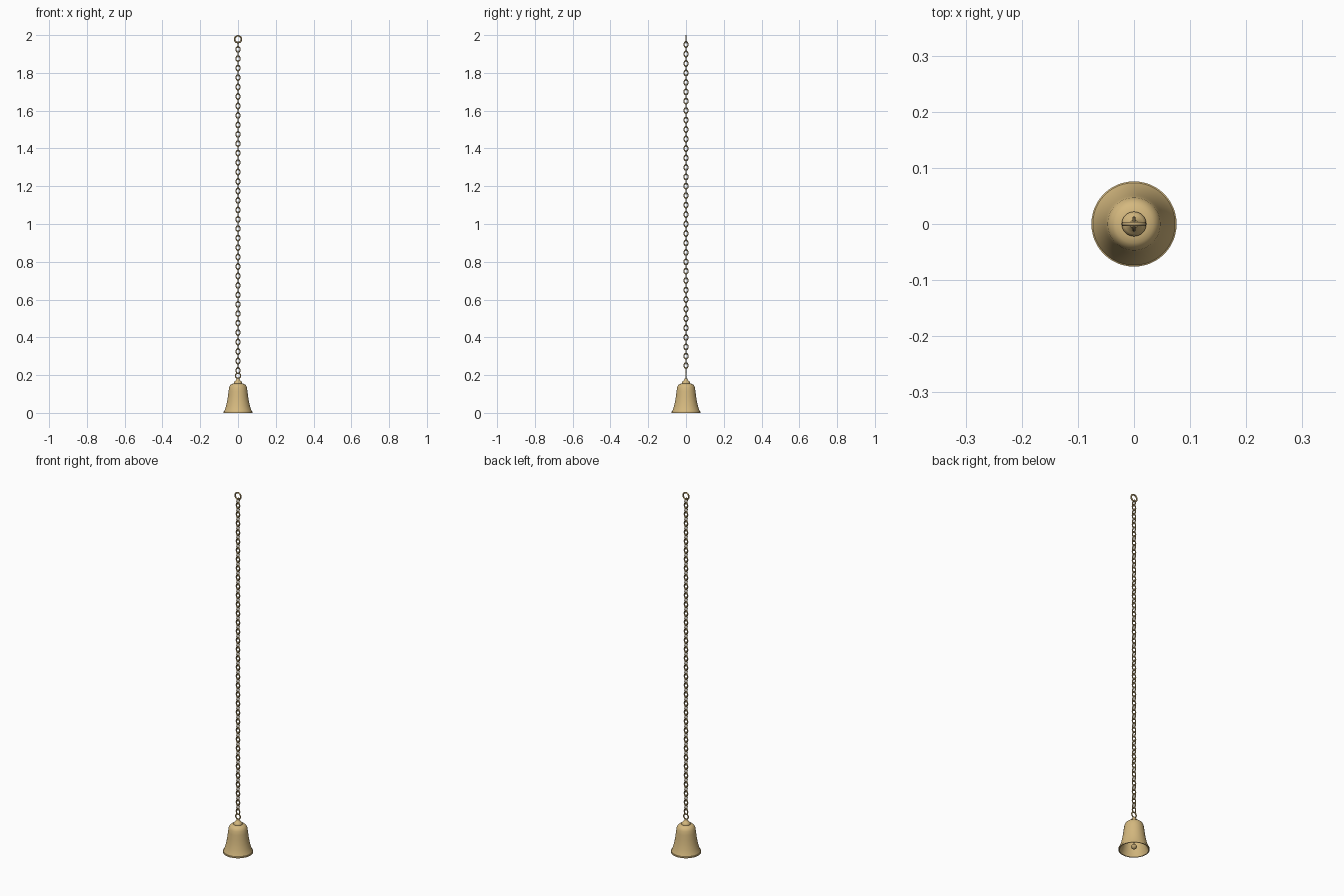
import bpy, bmesh, math

if "Cube" in bpy.data.objects:
    bpy.data.objects.remove(bpy.data.objects["Cube"])


def material(name, rgb):
    m = bpy.data.materials.new(name)
    m.diffuse_color = (*rgb, 1)
    m.use_nodes = True
    m.node_tree.nodes["Principled BSDF"].inputs["Base Color"].default_value = m.diffuse_color
    return m


brass = material("brass", (0.66, 0.48, 0.21))
dark_brass = material("dark_brass", (0.50, 0.36, 0.16))


def make(name, verts, faces, mat):
    me = bpy.data.meshes.new(name)
    me.from_pydata(verts, [], faces)
    bm = bmesh.new()
    bm.from_mesh(me)
    bmesh.ops.remove_doubles(bm, verts=bm.verts, dist=1e-6)
    bmesh.ops.recalc_face_normals(bm, faces=bm.faces)
    bm.to_mesh(me)
    bm.free()
    me.materials.append(mat)
    ob = bpy.data.objects.new(name, me)
    bpy.context.collection.objects.link(ob)
    bpy.ops.object.select_all(action='DESELECT')
    ob.select_set(True)
    bpy.context.view_layer.objects.active = ob
    bpy.ops.object.shade_smooth_by_angle(angle=math.radians(40))
    return ob


def lathe(name, profile, mat, seg=48):
    verts, faces, n = [], [], len(profile)
    for i in range(seg):
        a = 2 * math.pi * i / seg
        verts += [(r * math.cos(a), r * math.sin(a), z) for r, z in profile]
    for i in range(seg):
        j = (i + 1) % seg
        faces += [(i * n + k, j * n + k, j * n + k + 1, i * n + k + 1) for k in range(n - 1)]
    return make(name, verts, faces, mat)


def loop_data(z, half_w, half_h, wire, turned, major=20, minor=8):
    """Oval wire loop standing upright, in the XZ plane or turned into YZ."""
    verts, faces = [], []
    for i in range(major):
        a = 2 * math.pi * i / major
        ca, sa = math.cos(a), math.sin(a)
        for k in range(minor):
            b = 2 * math.pi * k / minor
            u = (half_w - wire + wire * math.cos(b)) * ca
            h = (half_h - wire + wire * math.cos(b)) * sa
            d = wire * math.sin(b)
            verts.append((-d, u, z + h) if turned else (u, d, z + h))
            i2, k2 = (i + 1) % major, (k + 1) % minor
            faces.append((i * minor + k, i2 * minor + k, i2 * minor + k2, i * minor + k2))
    return verts, faces


# hollow bell: outer wall, lip, inner wall
lathe("bell", [(0, 0.156), (0.022, 0.156), (0.034, 0.153), (0.042, 0.146), (0.047, 0.135),
               (0.050, 0.115), (0.053, 0.09), (0.057, 0.065), (0.063, 0.038), (0.070, 0.016),
               (0.0735, 0.008), (0.076, 0.007), (0.076, 0.0), (0.071, 0.0), (0.066, 0.014),
               (0.058, 0.038), (0.052, 0.065), (0.048, 0.09), (0.045, 0.115), (0.041, 0.135),
               (0.032, 0.147), (0, 0.150)], brass)

# crown on top of the bell
lathe("crown", [(0, 0.154), (0.022, 0.154), (0.022, 0.162), (0.017, 0.168),
                (0.010, 0.174), (0.007, 0.182), (0, 0.185)], brass, 32)

# clapper rod and ball
lathe("clapper_rod", [(0, 0.152), (0.003, 0.152), (0.003, 0.02), (0, 0.02)], dark_brass, 12)
ball = [(0.014 * math.sin(math.pi * i / 12), 0.018 + 0.014 * math.cos(math.pi * i / 12))
        for i in range(13)]
lathe("clapper_ball", ball, dark_brass, 24)

# rings at each end
make("bell_ring", *loop_data(0.197, 0.017, 0.018, 0.0035, False, 32), brass)
make("top_ring", *loop_data(1.978, 0.022, 0.022, 0.004, False, 32, 10), dark_brass)

# chain of alternating oval links
verts, faces = [], []
for i in range(70):
    v, f = loop_data(0.225 + 0.025 * i, 0.0135, 0.0185, 0.003, i % 2 == 1)
    base = len(verts)
    verts += v
    faces += [tuple(q + base for q in face) for face in f]
make("chain", verts, faces, dark_brass)
